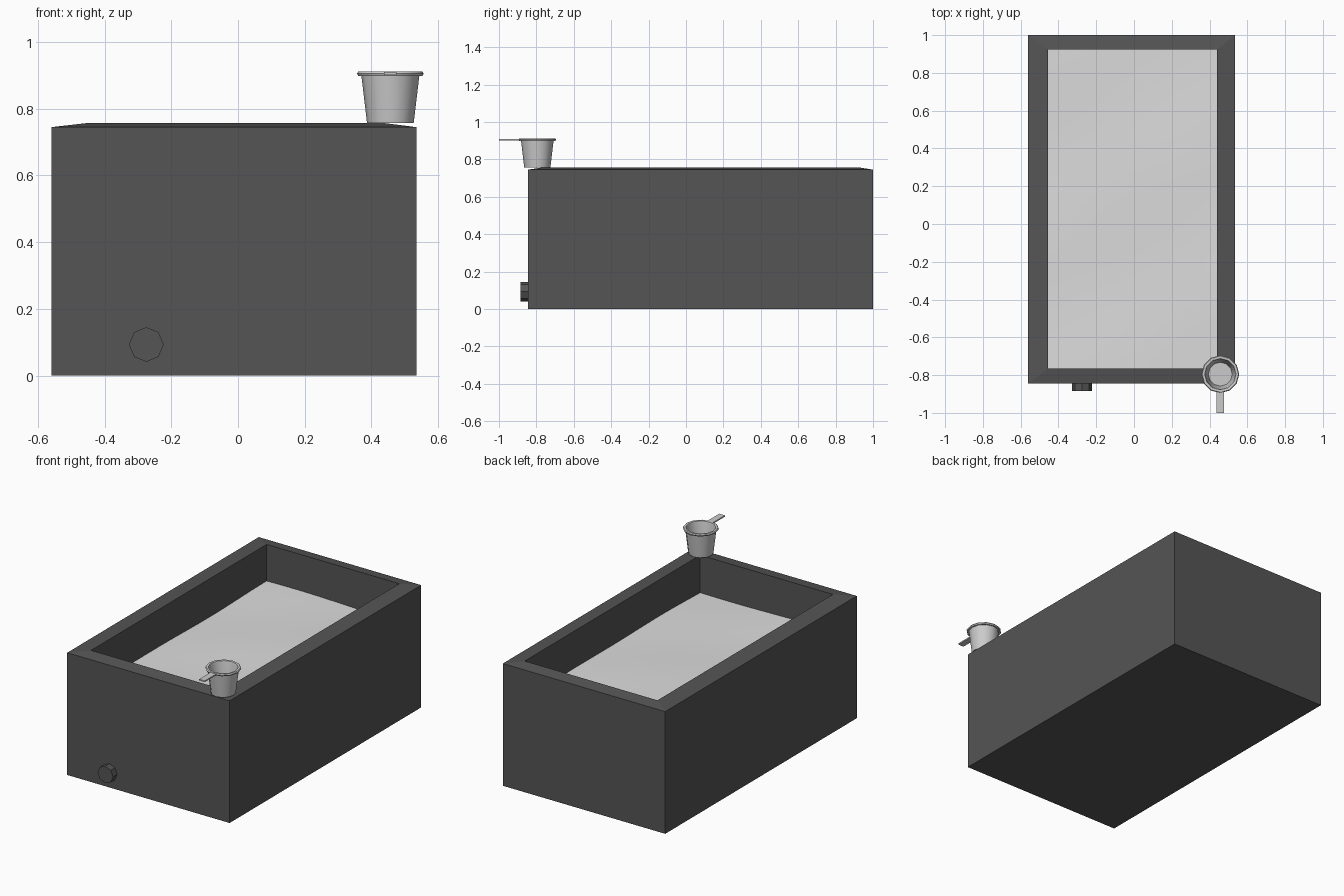
import bpy, bmesh, math
from mathutils import Matrix, Vector

if "Cube" in bpy.data.objects:
    bpy.data.objects.remove(bpy.data.objects["Cube"], do_unlink=True)


def material(name, level):
    m = bpy.data.materials.new(name)
    m.use_nodes = True
    colour = (level, level, level, 1)
    m.diffuse_color = colour
    m.node_tree.nodes["Principled BSDF"].inputs["Base Color"].default_value = colour
    return m


dark = material("charcoal", 0.09)
pale = material("pale grey water", 0.72)
steel = material("light grey metal", 0.6)


def finish(name, bm, mat, smooth=None):
    bmesh.ops.recalc_face_normals(bm, faces=bm.faces)
    mesh = bpy.data.meshes.new(name)
    bm.to_mesh(mesh)
    bm.free()
    mesh.materials.append(mat)
    ob = bpy.data.objects.new(name, mesh)
    bpy.context.collection.objects.link(ob)
    if smooth:
        bpy.ops.object.select_all(action="DESELECT")
        ob.select_set(True)
        bpy.context.view_layer.objects.active = ob
        bpy.ops.object.shade_smooth_by_angle(angle=math.radians(smooth))
    return ob


def skin(bm, rings):
    """Bridge successive rings and cap the two ends."""
    for a, b in zip(rings, rings[1:]):
        n = len(a)
        for i in range(n):
            bm.faces.new((a[i], a[(i + 1) % n], b[(i + 1) % n], b[i]))
    bm.faces.new(rings[0])
    bm.faces.new(rings[-1])


# Tub: stacked rectangles, up the outside, over the sloped rim, down the inside
outer = (-0.56, 0.535, -0.845, 1.0)
inner = (-0.455, 0.44, -0.765, 0.925)
bm = bmesh.new()
rings = []
for (x0, x1, y0, y1), z in ((outer, 0), (outer, 0.745), (inner, 0.757), (inner, 0.08)):
    rings.append([bm.verts.new((x, y, z)) for x, y in ((x0, y0), (x1, y0), (x1, y1), (x0, y1))])
skin(bm, rings)
finish("tub", bm, dark)

# Water: gently rippled sheet
x0, x1, y0, y1 = inner
bm = bmesh.new()
bmesh.ops.create_grid(bm, x_segments=18, y_segments=32, size=0.5)
for v in bm.verts:
    x = x0 + (v.co.x + 0.5) * (x1 - x0)
    y = y0 + (v.co.y + 0.5) * (y1 - y0)
    ripple = math.sin(5 * x + 3 * y) + 0.6 * math.sin(7 * y - 4 * x)
    v.co = (x, y, 0.53 + 0.004 * ripple)
finish("water", bm, pale, 40)

# Drain plug: octagonal stub on the front
bm = bmesh.new()
bmesh.ops.create_cone(bm, cap_ends=True, segments=8, radius1=0.052, radius2=0.052, depth=0.05,
                      matrix=Matrix.Translation((-0.275, -0.86, 0.093)) @ Matrix.Rotation(math.pi / 2, 4, "X"))
finish("drain_plug", bm, dark)

# Ladle cup: turned profile with a rolled lip, hollow inside
centre = Vector((0.457, -0.795, 0))
profile = ((0.07, 0.757), (0.087, 0.9), (0.097, 0.899), (0.1, 0.906), (0.096, 0.912),
           (0.083, 0.911), (0.08, 0.9), (0.063, 0.766))
sides = 12
bm = bmesh.new()
rings = []
for r, z in profile:
    angles = [math.tau * i / sides for i in range(sides)]
    rings.append([bm.verts.new(centre + Vector((r * math.cos(a), r * math.sin(a), z))) for a in angles])
skin(bm, rings)
finish("ladle_cup", bm, steel, 35)

# Ladle handle: flat bar pointing forward from the lip
bm = bmesh.new()
bmesh.ops.create_cube(bm, size=1, matrix=Matrix.Translation((0.457, -0.945, 0.906))
                      @ Matrix.Diagonal((0.038, 0.11, 0.008, 1)))
finish("ladle_handle", bm, steel)
